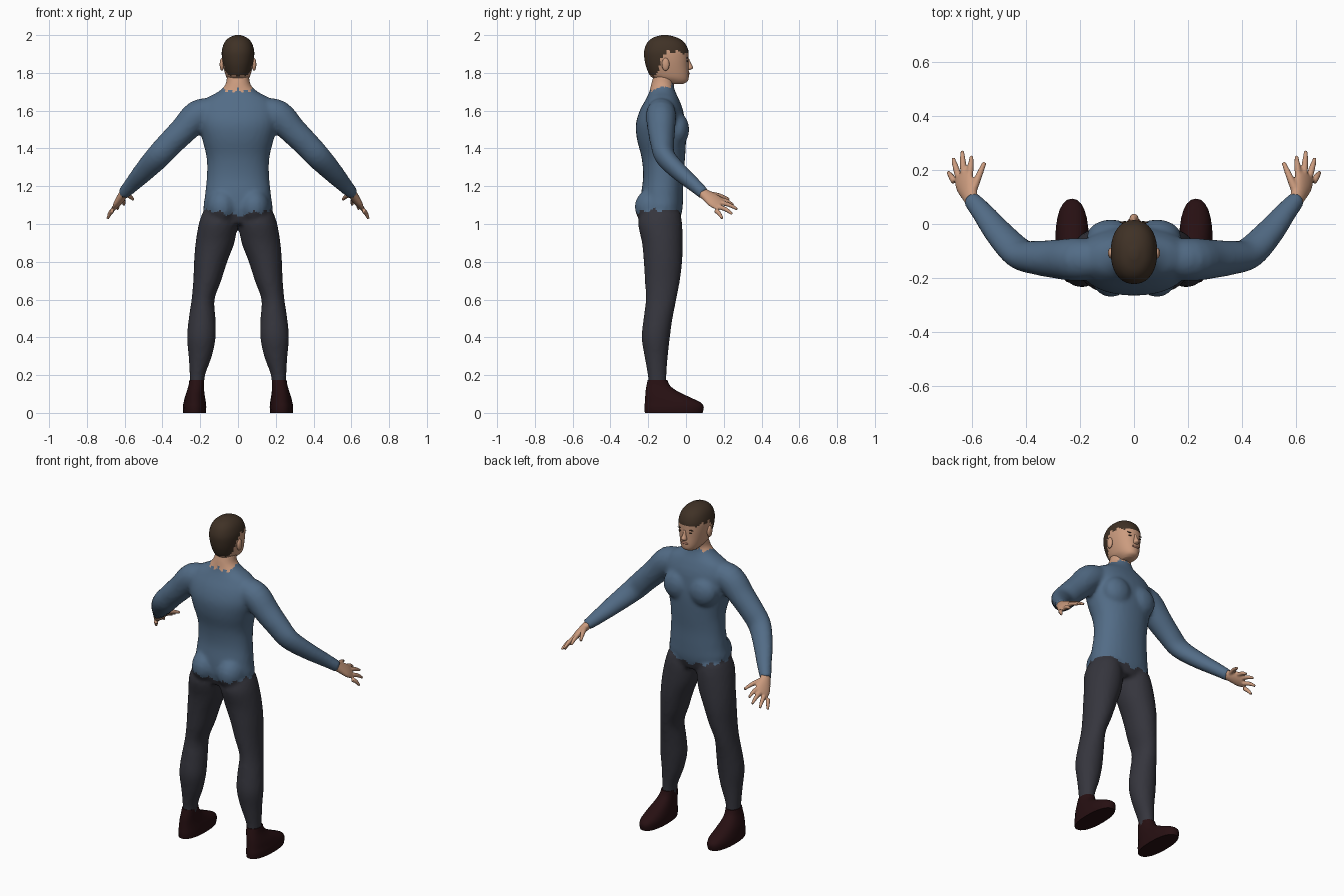
import bpy, bmesh, math
from mathutils import Vector, Matrix

if "Cube" in bpy.data.objects:
    bpy.data.objects.remove(bpy.data.objects["Cube"])


def material(name, rgb):
    m = bpy.data.materials.new(name)
    m.diffuse_color = (*rgb, 1)
    m.use_nodes = True
    m.node_tree.nodes["Principled BSDF"].inputs["Base Color"].default_value = m.diffuse_color
    return m


BLUE = material("sweater blue", (0.085, 0.15, 0.24))
GREY = material("trouser grey", (0.036, 0.036, 0.047))
SKIN = material("skin", (0.60, 0.33, 0.21))
HAIR = material("hair brown", (0.05, 0.031, 0.019))
SHOE = material("shoe maroon", (0.02, 0.005, 0.006))
LIP = material("lip", (0.42, 0.19, 0.13))


def spline(rows, steps):
    """Catmull-Rom interpolation of rows of numbers."""
    out = []
    for i in range(len(rows) - 1):
        a, b, c, d = (rows[min(max(i + k, 0), len(rows) - 1)] for k in (-1, 0, 1, 2))
        for s in range(steps):
            t = s / steps
            out.append([0.5 * (2 * q + (r - p) * t + (2 * p - 5 * q + 4 * r - w) * t * t
                               + (3 * q - p - 3 * r + w) * t ** 3)
                        for p, q, r, w in zip(a, b, c, d)])
    return out + [list(rows[-1])]


def loft(bm, rows, ref=None, mirror=1, steps=4, seg=24, power=2.0):
    """Closed tube through rows (x, y, z, ra, rb). Without ref the rings lie level."""
    rows = spline(rows, steps)
    pts = [Vector(r[:3]) for r in rows]
    rings = []
    for i, r in enumerate(rows):
        if ref is None:
            u, v = Vector((1, 0, 0)), Vector((0, 1, 0))
        else:
            t = (pts[min(i + 1, len(pts) - 1)] - pts[max(i - 1, 0)]).normalized()
            u = Vector(ref)
            u = (u - t * u.dot(t)).normalized()
            v = t.cross(u)
        ring = []
        for k in range(seg):
            a = 2 * math.pi * k / seg
            c, s = math.cos(a), math.sin(a)
            p = pts[i] + u * r[3] * math.copysign(abs(c) ** (2 / power), c) \
                + v * r[4] * math.copysign(abs(s) ** (2 / power), s)
            p.x *= mirror
            ring.append(bm.verts.new(p))
        rings.append(ring)
    faces = [bm.faces.new(rings[0]), bm.faces.new(rings[-1][::-1])]
    for a, b in zip(rings, rings[1:]):
        for k in range(seg):
            n = (k + 1) % seg
            faces.append(bm.faces.new((a[k], b[k], b[n], a[n])))
    bmesh.ops.recalc_face_normals(bm, faces=faces)


def ball(bm, pos, size):
    bmesh.ops.create_uvsphere(bm, u_segments=20, v_segments=12, radius=1,
                              matrix=Matrix.Translation(pos) @ Matrix.Diagonal((*size, 1)))


def finish(name, bm, mat):
    me = bpy.data.meshes.new(name)
    bm.to_mesh(me)
    bm.free()
    ob = bpy.data.objects.new(name, me)
    bpy.context.collection.objects.link(ob)
    me.materials.append(mat)
    bpy.ops.object.select_all(action='DESELECT')
    bpy.context.view_layer.objects.active = ob
    ob.select_set(True)
    bpy.ops.object.shade_smooth_by_angle(angle=math.radians(45))
    return ob


def fuse(bm, voxel, smooth):
    """Merge overlapping volumes into one skin and return it as a bmesh."""
    ob = finish("blank", bm, SKIN)
    m = ob.modifiers.new("fuse", 'REMESH')
    m.mode, m.voxel_size = 'VOXEL', voxel
    m = ob.modifiers.new("soften", 'SMOOTH')
    m.factor, m.iterations = 0.5, smooth
    out = bmesh.new()
    out.from_object(ob, bpy.context.evaluated_depsgraph_get())
    bpy.data.objects.remove(ob)
    return out


def split(bm, rule, parts):
    """Make one object for each value of the rule."""
    for i, (name, mat) in enumerate(parts):
        piece = bm.copy()
        gone = [f for f in piece.faces if rule(f.calc_center_median()) != i]
        bmesh.ops.delete(piece, geom=gone, context='FACES')
        finish(name, piece, mat)
    bm.free()


def zigzag(t, amp):
    return amp * (abs((t % 1) - 0.5) * 4 - 1)


# Clothed body: torso with neck, chest, seat, arms and legs
body = bmesh.new()
torso = [(1.00, -.13, .12, .09), (1.07, -.13, .18, .11), (1.15, -.127, .175, .112),
         (1.25, -.12, .165, .107), (1.35, -.12, .166, .115), (1.45, -.13, .19, .13),
         (1.53, -.135, .21, .13), (1.60, -.13, .21, .115), (1.66, -.125, .175, .088),
         (1.70, -.125, .105, .069), (1.74, -.125, .065, .06), (1.79, -.11, .06, .06)]
loft(body, [(0, y, z, rx, ry) for z, y, rx, ry in torso], seg=32, power=2.2)
leg = [(.10, -.135, 1.06, .088, .105), (.106, -.137, 1.0, .102, .117),
       (.122, -.125, .9, .103, .108), (.145, -.122, .8, .088, .102),
       (.163, -.125, .7, .074, .093), (.185, -.132, .6, .061, .081),
       (.19, -.148, .5, .071, .077), (.194, -.160, .4, .076, .075),
       (.20, -.158, .3, .062, .062), (.215, -.153, .2, .041, .05),
       (.218, -.15, .12, .038, .048)]
arm = [(.12, -.13, 1.60, .07, .07), (.21, -.132, 1.575, .08, .082),
       (.29, -.13, 1.495, .072, .073), (.36, -.125, 1.425, .063, .069),
       (.425, -.11, 1.355, .054, .067), (.50, -.035, 1.275, .046, .056),
       (.56, .04, 1.21, .038, .043), (.608, .095, 1.16, .032, .032)]
for s in (1, -1):
    loft(body, leg, mirror=s)
    loft(body, arm, ref=(0.3, 1, 0), mirror=s)
    ball(body, (s * .085, -.045, 1.50), (.09, .062, .09))
    ball(body, (s * .085, -.172, 1.09), (.083, .1, .1))


def clothing(c):
    collar = 1.705 + .25 * (c.y + .19) + zigzag(c.x / .04, .012)
    hem = 1.045 + .15 * abs(c.x) + zigzag((c.x + c.y) / .09, .012)
    if c.z > collar and abs(c.x) < .1:
        return 2
    return 0 if c.z > hem else 1


split(fuse(body, .012, 4), clothing,
      [("sweater", BLUE), ("trousers", GREY), ("neck", SKIN)])

# Hands: flat palm, four fingers and a thumb
fingers = [((.61, .180, 1.13), (.603, .252, 1.10)), ((.632, .185, 1.112), (.638, .272, 1.078)),
           ((.652, .176, 1.09), (.672, .245, 1.052)), ((.666, .157, 1.072), (.690, .193, 1.028))]
for s, side in ((1, "right"), (-1, "left")):
    bm = bmesh.new()
    loft(bm, [(.597, .08, 1.172, .027, .025), (.612, .11, 1.15, .034, .023),
              (.628, .15, 1.122, .045, .02), (.64, .182, 1.1, .040, .013)],
         ref=(.058, -.025, -.06), mirror=s)
    for a, b in fingers:
        mid = [(p + q) / 2 for p, q in zip(a, b)]
        mid[2] += .006
        loft(bm, [(*a, .013, .013), (*mid, .0115, .0115), (*b, .007, .007)],
             ref=(1, 0, 0), mirror=s, seg=12)
    loft(bm, [(.603, .115, 1.158, .017, .017), (.578, .175, 1.15, .013, .013),
              (.555, .228, 1.13, .008, .008)], ref=(1, 0, 0), mirror=s, seg=12)
    finish(side + "_hand", fuse(bm, .005, 2), SKIN)

# Shoes
for s, side in ((1, "right"), (-1, "left")):
    bm = bmesh.new()
    shoe = [(.23, -.065, 0, .06, .153), (.23, -.063, .03, .062, .157),
            (.229, -.07, .055, .059, .148), (.228, -.1, .085, .053, .116),
            (.225, -.13, .115, .046, .084), (.221, -.147, .145, .041, .062),
            (.218, -.151, .175, .039, .052)]
    loft(bm, shoe, mirror=s, steps=3, power=2.3)
    finish(side + "_shoe", bm, SHOE)

# Head: rows of height, front, back and half width
head = bmesh.new()
skull = [(1.742, -.015, -.10, .032), (1.755, .008, -.13, .046), (1.78, .015, -.185, .063),
         (1.83, .014, -.21, .077), (1.88, .014, -.221, .085), (1.92, .012, -.221, .085),
         (1.96, -.008, -.205, .072), (1.986, -.045, -.175, .048), (2.0, -.095, -.13, .014)]
loft(head, [(0, (f + b) / 2, z, w, (f - b) / 2) for z, f, b, w in skull],
     steps=5, seg=48, power=2.2)


def hairline(c):
    t = min(max((c.y + .155) / .035, 0), 1)
    line = 1.785 + .125 * t + zigzag((c.y + abs(c.x) * .6) / .042, .011) * (.3 + .7 * t)
    return 1 if c.z > line else 0


split(head, hairline, [("head", SKIN), ("hair", HAIR)])

# Nose
bm = bmesh.new()
loft(bm, [(0, .008, 1.815, .013, .012), (0, .018, 1.826, .017, .02),
          (0, .013, 1.85, .010, .014), (0, .008, 1.875, .008, .008)], seg=12)
finish("nose", bm, SKIN)

# Mouth
bm = bmesh.new()
ball(bm, (0, .014, 1.797), (.024, .006, .006))
finish("mouth", bm, LIP)

# Ears, eyes and brows
for s, side in ((1, "right"), (-1, "left")):
    bm = bmesh.new()
    ball(bm, (s * .085, -.108, 1.845), (.012, .02, .034))
    finish(side + "_ear", bm, SKIN)
    bm = bmesh.new()
    ball(bm, (s * .034, .0065, 1.862), (.012, .004, .004))
    finish(side + "_eye", bm, HAIR)
    bm = bmesh.new()
    ball(bm, (s * .036, .006, 1.880), (.018, .004, .003))
    finish(side + "_brow", bm, HAIR)
